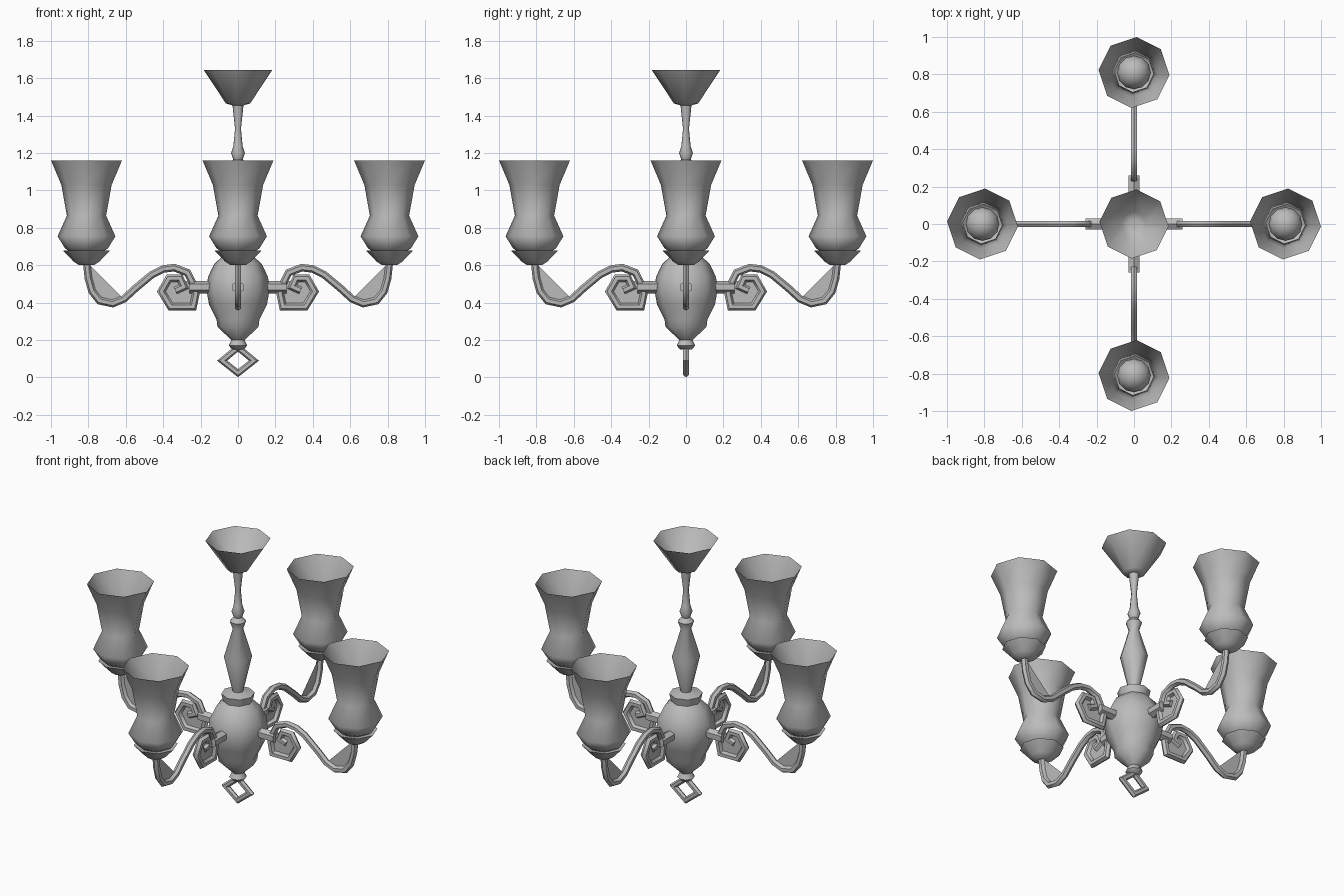
import bpy, bmesh, math
from mathutils import Matrix, Vector

cube = bpy.data.objects.get("Cube")
if cube:
    bpy.data.objects.remove(cube, do_unlink=True)

# One plain metal grey for everything
grey = bpy.data.materials.new("light_grey")
grey.use_nodes = True
grey.diffuse_color = (0.5, 0.5, 0.5, 1)
grey.node_tree.nodes["Principled BSDF"].inputs["Base Color"].default_value = (0.5, 0.5, 0.5, 1)

SIDES = 8
TWIST = math.radians(-4)


def finish(name, bm, smooth=True):
    mesh = bpy.data.meshes.new(name)
    for face in bm.faces:
        face.smooth = smooth
    bm.to_mesh(mesh)
    bm.free()
    if smooth:
        mesh.set_sharp_from_angle(angle=math.radians(55))
    mesh.materials.append(grey)
    obj = bpy.data.objects.new(name, mesh)
    bpy.context.collection.objects.link(obj)
    return obj


def skin(bm, rings, loop=False):
    """Join successive rings of vertices with quads."""
    pairs = list(zip(rings, rings[1:]))
    if loop:
        pairs.append((rings[-1], rings[0]))
    for a, b in pairs:
        n = len(a)
        for i in range(n):
            j = (i + 1) % n
            bm.faces.new((a[i], a[j], b[j], b[i]))


def lathe(name, profile, cap=True):
    """Turn (radius, height) points, listed upward, about z."""
    bm = bmesh.new()
    rings = []
    for r, z in profile:
        angles = [TWIST + math.tau * i / SIDES for i in range(SIDES)]
        rings.append([bm.verts.new((r * math.cos(a), r * math.sin(a), z)) for a in angles])
    skin(bm, rings)
    if cap:
        bm.faces.new(rings[0][::-1])
    return finish(name, bm)


def tube(name, path, radius, sides=6, loop=False):
    """Sweep a round section along a path in the xz plane."""
    bm = bmesh.new()
    pts = [Vector((x, 0, z)) for x, z in path]
    n = len(pts)
    side = Vector((0, 1, 0))
    rings = []
    for i, p in enumerate(pts):
        before = pts[i - 1] if i or loop else p
        after = pts[(i + 1) % n] if i < n - 1 or loop else p
        d_in, d_out = (p - before).normalized(), (after - p).normalized()
        tangent = (d_in + d_out).normalized()
        out = tangent.cross(side)
        miter = 1 / max(0.6, tangent.dot(d_out if d_out.length else d_in))
        ring = []
        for k in range(sides):
            a = math.tau * k / sides
            ring.append(bm.verts.new(p + radius * (out * math.cos(a) * miter + side * math.sin(a))))
        rings.append(ring)
    skin(bm, rings, loop)
    if not loop:
        bm.faces.new(rings[0])
        bm.faces.new(rings[-1])
    bmesh.ops.recalc_face_normals(bm, faces=bm.faces)
    return finish(name, bm)


def web(name, path):
    """Flat sheet filling a bend of the arm."""
    bm = bmesh.new()
    bm.faces.new([bm.verts.new((x, 0, z)) for x, z in path])
    return finish(name, bm, smooth=False)


# Central body, stem and ceiling cup
lathe("body", [(0.03, 0.15), (0.05, 0.17), (0.035, 0.2), (0.11, 0.27), (0.115, 0.31),
               (0.155, 0.39), (0.17, 0.47), (0.16, 0.54), (0.125, 0.61), (0.085, 0.645),
               (0.095, 0.69), (0.03, 0.705)])
lathe("stem", [(0.03, 0.7), (0.08, 0.92), (0.03, 1.09), (0.047, 1.14), (0.025, 1.165),
               (0.037, 1.2), (0.025, 1.235), (0.016, 1.33), (0.03, 1.46)])
lathe("ceiling_cup", [(0.03, 1.455), (0.065, 1.465), (0.185, 1.645)])

# Diamond ring hanging below the body
tube("bottom_ring", [(0, 0.023), (0.085, 0.09), (0, 0.16), (-0.085, 0.09)], 0.017, loop=True)

# One arm along +x, then copies at each quarter turn
sweep = [(0.81, 0.62), (0.8, 0.53), (0.78, 0.46), (0.74, 0.41), (0.67, 0.395), (0.61, 0.42)]
crest = [(0.55, 0.475), (0.46, 0.55), (0.4, 0.58), (0.34, 0.587), (0.27, 0.56), (0.24, 0.5)]
scroll = [(0.24, 0.378), (0.36, 0.378), (0.41, 0.46), (0.37, 0.53)]
curl = [(0.31, 0.53), (0.29, 0.485), (0.335, 0.465)]

arm_parts = [
    tube("arm", sweep + crest + [(0.225, 0.45)] + scroll + curl, 0.02),
    web("arm_bend_web", sweep),
    web("arm_scroll_web", crest[-1:] + scroll + curl[:1]),
    tube("arm_socket", [(0.13, 0.483), (0.26, 0.483)], 0.033),
]

# Lamp holder, glass shade and bulb at the arm end
lamp_parts = [
    lathe("holder", [(0.04, 0.6), (0.07, 0.62), (0.125, 0.678), (0.05, 0.66)]),
    lathe("shade", [(0.05, 0.65), (0.115, 0.69), (0.155, 0.755), (0.105, 0.865),
                    (0.135, 1.03), (0.19, 1.16)]),
]
bm = bmesh.new()
bmesh.ops.create_uvsphere(bm, u_segments=12, v_segments=8, radius=0.09,
                          matrix=Matrix.Translation((0, 0, 0.77)))
lamp_parts.append(finish("bulb", bm))
for part in lamp_parts:
    part.location.x = 0.81

for turn in range(1, 4):
    angle = turn * math.pi / 2
    for part in arm_parts + lamp_parts:
        copy = part.copy()
        copy.name = f"{part.name}_{turn + 1}"
        copy.location = Matrix.Rotation(angle, 3, "Z") @ part.location
        # Lamps keep their facing; arms turn outward
        if part in arm_parts:
            copy.rotation_euler.z = angle
        bpy.context.collection.objects.link(copy)
